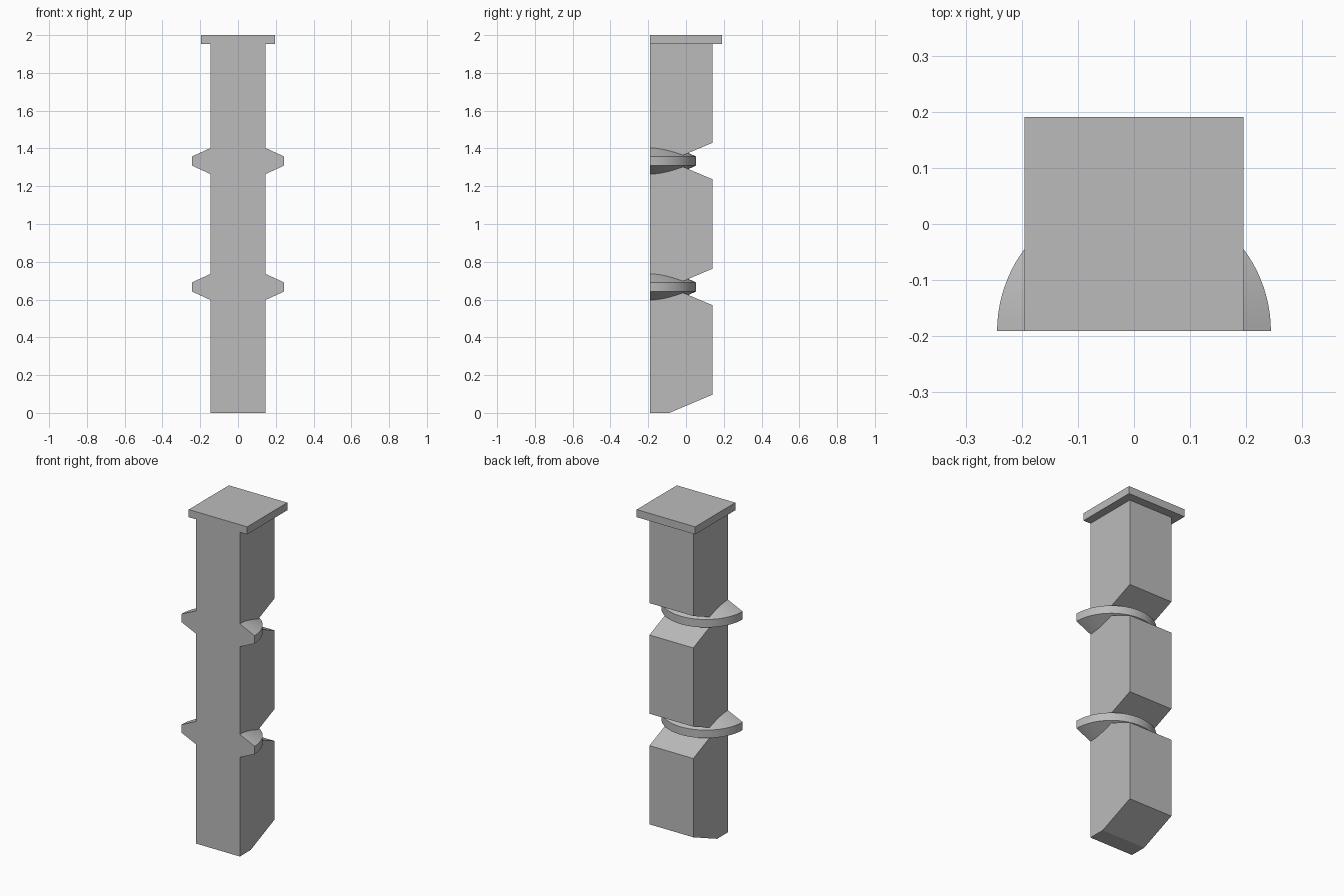
import bpy, bmesh, math
from mathutils import Vector, Matrix

if "Cube" in bpy.data.objects:
    bpy.data.objects.remove(bpy.data.objects["Cube"], do_unlink=True)

FRONT, BACK = -0.191, 0.139        # column depth
HALF_W = 0.146                     # column half width
PITCH = 2 / 3                      # spacing of the notches
NOTCH_Y, NOTCH_H = -0.088, 0.096   # notch apex and half height at the back
RING_R, RING_EDGE, RING_CORE = 0.244, 0.024, 0.136

grey = bpy.data.materials.new("plain grey")
grey.use_nodes = True
grey.diffuse_color = (0.5, 0.5, 0.5, 1)
grey.node_tree.nodes["Principled BSDF"].inputs["Base Color"].default_value = grey.diffuse_color


def make_object(name, bm):
    bmesh.ops.recalc_face_normals(bm, faces=bm.faces)
    mesh = bpy.data.meshes.new(name)
    bm.to_mesh(mesh)
    bm.free()
    mesh.materials.append(grey)
    obj = bpy.data.objects.new(name, mesh)
    bpy.context.collection.objects.link(obj)
    return obj


def extrude_profile(name, points, direction):
    bm = bmesh.new()
    face = bm.faces.new([bm.verts.new(p) for p in points])
    result = bmesh.ops.extrude_face_region(bm, geom=[face], use_keep_orig=True)
    moved = [v for v in result["geom"] if isinstance(v, bmesh.types.BMVert)]
    bmesh.ops.translate(bm, verts=moved, vec=direction)
    return make_object(name, bm)


def half_ring(z):
    # Half of a bevelled disc, spun round the front face
    bm = bmesh.new()
    profile = [(0, -RING_CORE), (RING_R, -RING_EDGE), (RING_R, RING_EDGE), (0, RING_CORE)]
    verts = [bm.verts.new((r, FRONT, z + h)) for r, h in profile]
    edges = [bm.edges.new(pair) for pair in zip(verts, verts[1:])]
    bmesh.ops.spin(bm, geom=verts + edges, cent=(0, FRONT, z), axis=(0, 0, 1),
                   angle=math.pi, steps=48)
    bmesh.ops.remove_doubles(bm, verts=bm.verts, dist=0.0001)
    bmesh.ops.holes_fill(bm, edges=[e for e in bm.edges if e.is_boundary], sides=0)
    return make_object("half_ring", bm)


# Column side profile: sloped foot and two V notches in the back
side = [(FRONT, 0), (NOTCH_Y, 0), (BACK, NOTCH_H)]
for i in (1, 2):
    z = i * PITCH
    side += [(BACK, z - NOTCH_H), (NOTCH_Y, z), (BACK, z + NOTCH_H)]
side += [(BACK, 1.98), (FRONT, 1.98)]
column = extrude_profile("column", [(-HALF_W, y, z) for y, z in side], (2 * HALF_W, 0, 0))

# Square cap, flush with the front
cap_x, cap_back = 0.195, 0.191
cap = extrude_profile("cap", [(-cap_x, FRONT, 1.954), (cap_x, FRONT, 1.954),
                              (cap_x, cap_back, 1.954), (-cap_x, cap_back, 1.954)],
                      (0, 0, 0.046))

# Join everything into one clean solid
parts = [half_ring(PITCH), half_ring(2 * PITCH), cap]
bpy.context.view_layer.objects.active = column
for part in parts:
    mod = column.modifiers.new("join", "BOOLEAN")
    mod.operation = "UNION"
    mod.solver = "EXACT"
    mod.object = part
    bpy.ops.object.modifier_apply(modifier=mod.name)
    bpy.data.objects.remove(part, do_unlink=True)
column.name = "notched_column"

# Merge flat regions, then smooth only the curved ring surfaces
bm = bmesh.new()
bm.from_mesh(column.data)
bmesh.ops.remove_doubles(bm, verts=bm.verts, dist=0.0001)
bmesh.ops.dissolve_limit(bm, angle_limit=math.radians(0.3), verts=bm.verts, edges=bm.edges)
bm.to_mesh(column.data)
bm.free()
column.select_set(True)
bpy.ops.object.shade_smooth_by_angle(angle=math.radians(20))
